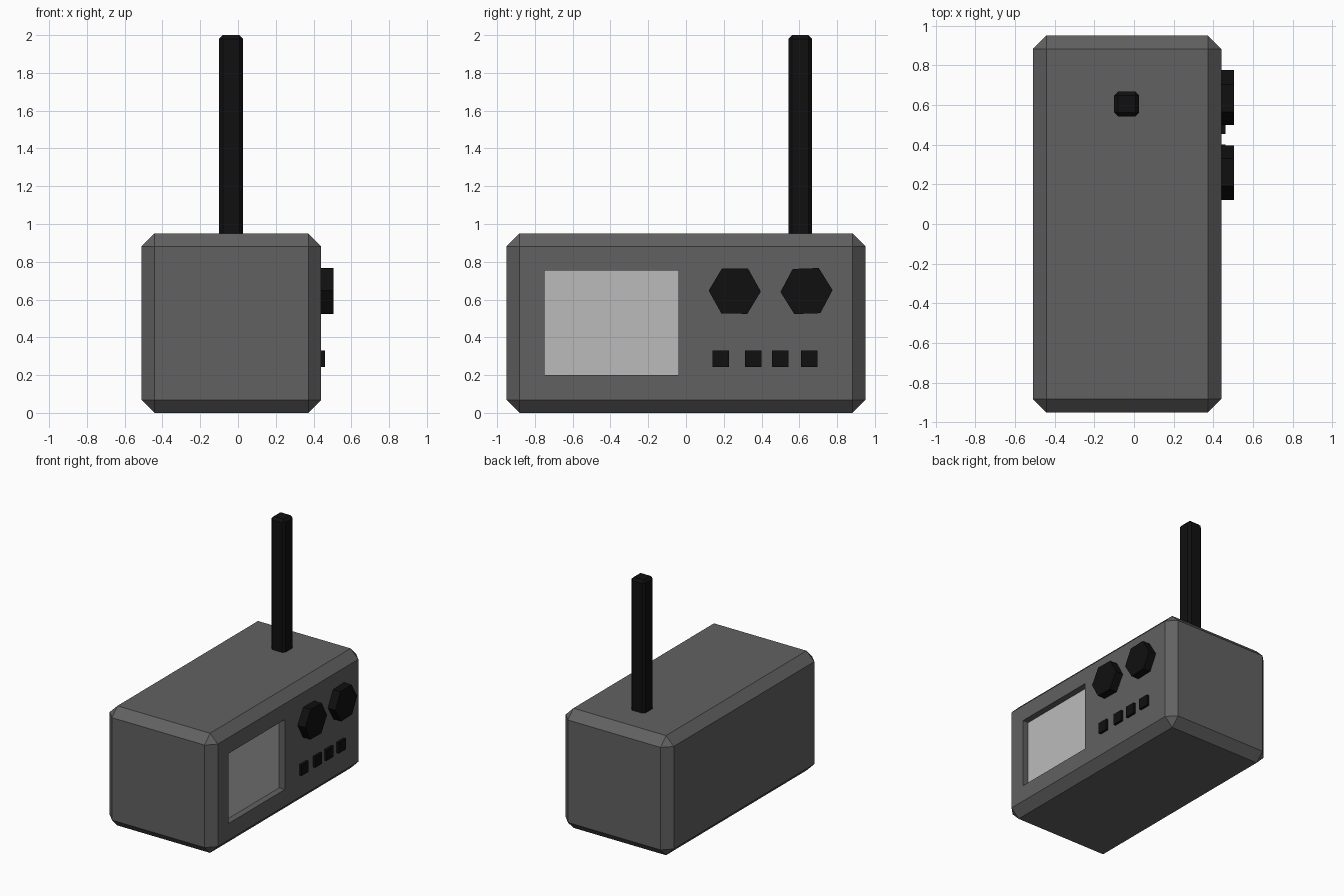
import bpy, bmesh, math
from mathutils import Matrix

if "Cube" in bpy.data.objects:
    bpy.data.objects.remove(bpy.data.objects["Cube"])


def material(name, v):
    m = bpy.data.materials.new(name)
    m.diffuse_color = (v, v, v, 1)
    m.use_nodes = True
    m.node_tree.nodes["Principled BSDF"].inputs["Base Color"].default_value = m.diffuse_color
    return m


CASE, SCREEN, BLACK = material("case_grey", 0.12), material("screen_grey", 0.5), material("black", 0.005)


def finish(bm, name, *mats):
    bmesh.ops.recalc_face_normals(bm, faces=bm.faces)
    me = bpy.data.meshes.new(name)
    bm.to_mesh(me)
    bm.free()
    for m in mats:
        me.materials.append(m)
    ob = bpy.data.objects.new(name, me)
    bpy.context.collection.objects.link(ob)
    return ob


def box(lo, hi, bevel=0):
    bm = bmesh.new()
    bmesh.ops.create_cube(bm, size=1)
    for v in bm.verts:
        v.co = [l + (c + 0.5) * (h - l) for c, l, h in zip(v.co, lo, hi)]
    if bevel:
        bmesh.ops.bevel(bm, geom=bm.edges[:], offset=bevel, segments=1,
                        profile=0.5, affect='EDGES')
    return bm


# Chamfered case with a sunken screen in its +x side
bm = box((-0.51, -0.95, 0), (0.44, 0.95, 0.95), 0.068)
bm.normal_update()
face = max(bm.faces, key=lambda f: f.calc_center_median().x)
for x in (0.44, 0.39):
    bmesh.ops.inset_individual(bm, faces=[face], thickness=0.02)
    c = face.calc_center_median()
    for v in face.verts:
        v.co = (x, -0.04 if v.co.y > c.y else -0.75, 0.755 if v.co.z > c.z else 0.20)
    bm.normal_update()
face.material_index = 1
finish(bm, "case", CASE, SCREEN)

# Antenna
finish(box((-0.10, 0.542, 0.92), (0.026, 0.668, 2.0), 0.02), "antenna", BLACK)

# Hexagonal dials, each turned very slightly
for i, (y, turn) in enumerate(((0.258, -1), (0.638, 2))):
    bm = bmesh.new()
    bmesh.ops.create_cone(bm, cap_ends=True, segments=6, radius1=0.138, radius2=0.138, depth=0.085)
    top = max(bm.verts, key=lambda v: v.co.x)
    start = math.atan2(top.co.y, top.co.x)
    bm.transform(Matrix.Translation((0.4625, y, 0.645))
                 @ Matrix.Rotation(math.radians(turn), 4, 'X')
                 @ Matrix.Rotation(math.pi / 2, 4, 'Y')
                 @ Matrix.Rotation(math.pi / 2 - start, 4, 'Z'))
    finish(bm, f"dial_{i + 1}", BLACK)

# Row of push buttons
for i, y in enumerate((0.185, 0.356, 0.498, 0.652)):
    finish(box((0.41, y - 0.0435, 0.243), (0.46, y + 0.0435, 0.33)), f"button_{i + 1}", BLACK)
